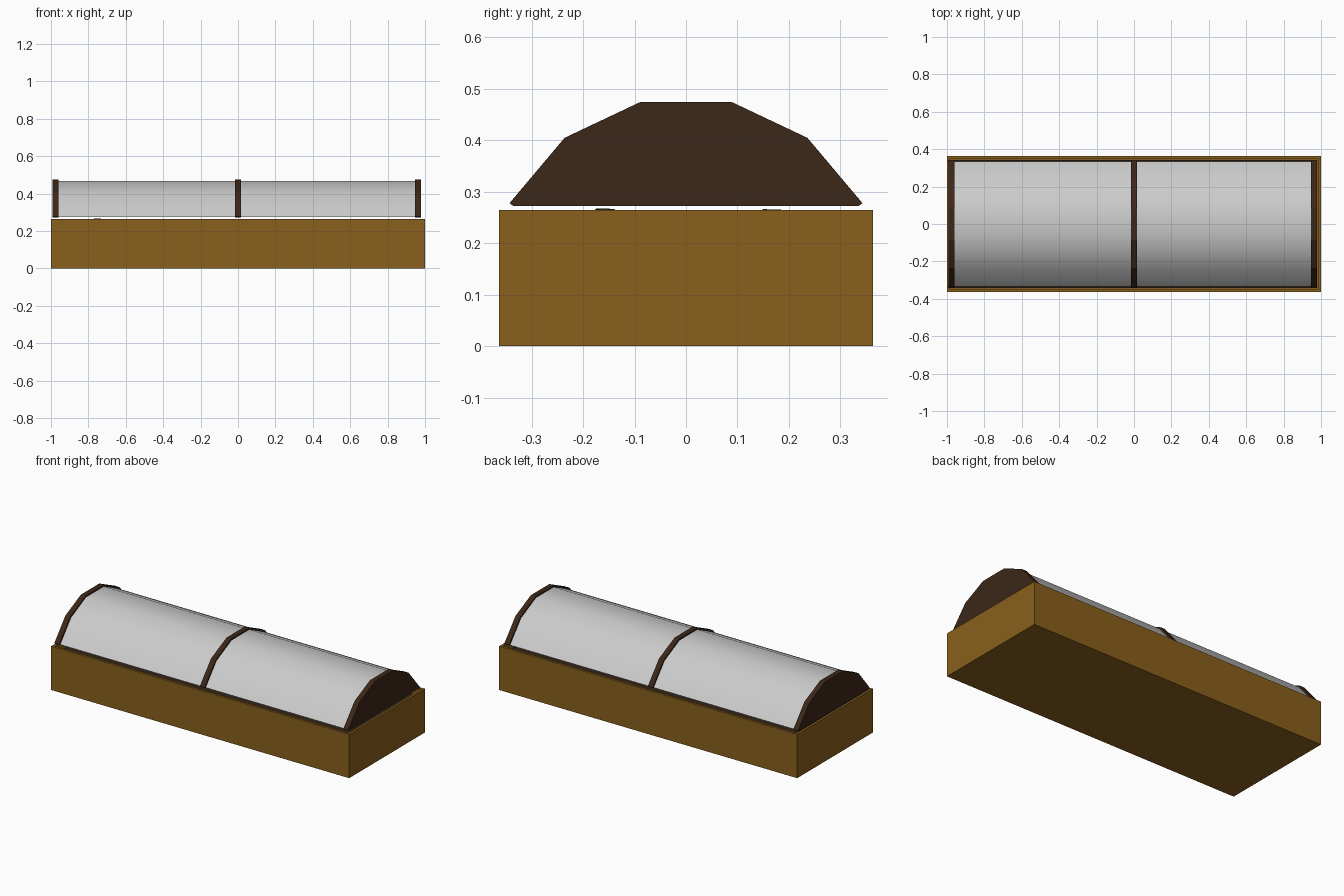
import bpy, bmesh, math, random
from mathutils import Vector

if "Cube" in bpy.data.objects:
    bpy.data.objects.remove(bpy.data.objects["Cube"])

random.seed(4)


def material(name, rgb):
    m = bpy.data.materials.new(name)
    m.diffuse_color = (*rgb, 1)
    m.use_nodes = True
    m.node_tree.nodes["Principled BSDF"].inputs["Base Color"].default_value = m.diffuse_color
    return m


wood = material("wood", (0.25, 0.115, 0.012))
dark_wood = material("dark_wood", (0.045, 0.02, 0.009))
earth = material("earth", (0.03, 0.017, 0.008))
green = material("green", (0.05, 0.16, 0.03))


def make(name, bm, mat=None):
    bmesh.ops.recalc_face_normals(bm, faces=bm.faces)
    mesh = bpy.data.meshes.new(name)
    bm.to_mesh(mesh)
    bm.free()
    ob = bpy.data.objects.new(name, mesh)
    bpy.context.collection.objects.link(ob)
    if mat:
        mesh.materials.append(mat)
    return ob


def box(bm, x, y, z0, z1):
    geom = bmesh.ops.create_cube(bm, size=1)
    for v in geom["verts"]:
        v.co = Vector((v.co.x * 2 * x, v.co.y * 2 * y, z0 + (v.co.z + 0.5) * (z1 - z0)))
    return geom["verts"]


def arch(pts, x0, x1, closed):
    # extrude a y-z profile along x, with end caps when closed
    bm = bmesh.new()
    a = [bm.verts.new((x0, y, z)) for y, z in pts]
    b = [bm.verts.new((x1, y, z)) for y, z in pts]
    n = len(pts)
    for i in range(n if closed else n - 1):
        j = (i + 1) % n
        bm.faces.new((a[i], a[j], b[j], b[i]))
    if closed:
        bm.faces.new(a)
        bm.faces.new(b)
    return bm


def mirrored(half):
    return half + [(-y, z) for y, z in reversed(half)]


# open wooden planter: inset the top and sink it
bm = bmesh.new()
box(bm, 1.0, 0.363, 0, 0.265)
bm.faces.ensure_lookup_table()
bmesh.ops.recalc_face_normals(bm, faces=bm.faces)
top = max(bm.faces, key=lambda f: f.calc_center_median().z)
bmesh.ops.inset_region(bm, faces=[top], thickness=0.02)
down = bmesh.ops.extrude_face_region(bm, geom=[top])
bmesh.ops.delete(bm, geom=[top], context="FACES_ONLY")
for v in down["geom"]:
    if isinstance(v, bmesh.types.BMVert):
        v.co.z = 0.03
make("planter_box", bm, wood)

# soil bed
bm = bmesh.new()
box(bm, 0.979, 0.342, 0.032, 0.22)
make("soil", bm, earth)

# arched end panels and middle rib
rib = mirrored([(0.335, 0.272), (0.343, 0.278), (0.236, 0.405), (0.088, 0.475)])
for name, x in (("left_rib", -0.976), ("middle_rib", 0.0), ("right_rib", 0.963)):
    make(name, arch(rib, x - 0.016, x + 0.016, True), dark_wood)

# smooth curved cover sheet
sheet = mirrored([(0.333, 0.274), (0.229, 0.398), (0.085, 0.467)])
cover = make("cover", arch(sheet, -0.968, 0.955, False))
for p in cover.data.polygons:
    p.use_smooth = True
if cover.data.polygons[2].normal.z < 0:
    cover.data.flip_normals()

# two rows of small leafy seedlings
for row, y in (("front", -0.157), ("back", 0.167)):
    for i in range(5):
        x = -0.75 + 0.375 * i
        tall = 0.268 if i == 0 else 0.26
        bm = bmesh.new()
        for k in range(7):
            a = math.tau * k / 7 + random.uniform(-0.2, 0.2)
            d = Vector((math.cos(a), math.sin(a), 0))
            s = Vector((-d.y, d.x, 0)) * 0.01
            base = Vector((x, y, 0.22))
            mid = base + d * 0.015
            mid.z = tall - random.uniform(0, 0.006)
            tip = base + d * 0.035
            tip.z = mid.z - 0.015
            v = [bm.verts.new(p) for p in (base, mid + s, tip, mid - s)]
            bm.faces.new(v)
        make(f"{row}_seedling_{i + 1}", bm, green)
